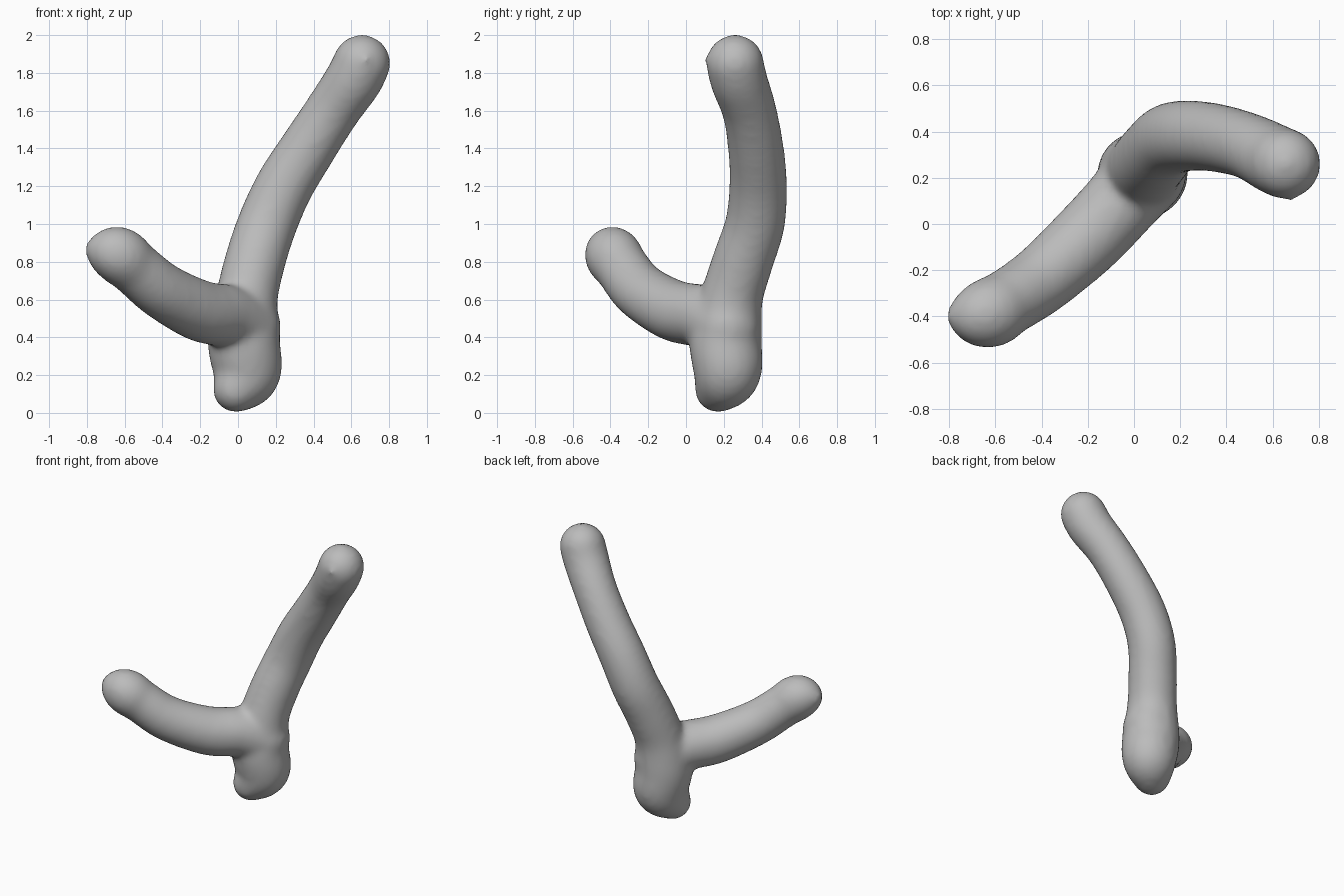
import bpy
import bmesh
from mathutils import Vector, Matrix

cube = bpy.data.objects.get("Cube")
if cube:
    bpy.data.objects.remove(cube, do_unlink=True)

# One flat grey for the whole model
grey = bpy.data.materials.new("plain_grey")
grey.use_nodes = True
colour = (0.5, 0.5, 0.5, 1)
grey.diffuse_color = colour
grey.node_tree.nodes["Principled BSDF"].inputs["Base Color"].default_value = colour

# Limb paths: x, y, z, radius
stem = [(-0.01, 0.17, 0.125, 0.125), (0.05, 0.22, 0.22, 0.18),
        (0.03, 0.21, 0.38, 0.193), (0.045, 0.24, 0.6, 0.168),
        (0.09, 0.3, 0.8, 0.163), (0.155, 0.365, 1.0, 0.16),
        (0.245, 0.382, 1.2, 0.156), (0.37, 0.37, 1.4, 0.15),
        (0.5, 0.335, 1.6, 0.146), (0.61, 0.28, 1.76, 0.153),
        (0.655, 0.26, 1.85, 0.154)]
arm = [(0.05, 0.22, 0.45, 0.18), (-0.05, 0.1, 0.51, 0.168),
       (-0.2, -0.06, 0.54, 0.165), (-0.4, -0.24, 0.645, 0.152),
       (-0.55, -0.34, 0.77, 0.146), (-0.64, -0.39, 0.84, 0.149),
       (-0.755, -0.4, 0.865, 0.06)]
snag = [(0.65, 0.15, 1.83, 0.04), (0.675, 0.128, 1.87, 0.03)]


def smooth_path(points, steps):
    """Catmull-Rom interpolation of positions and radii."""
    p = [Vector(q) for q in points]
    p = [2 * p[0] - p[1]] + p + [2 * p[-1] - p[-2]]
    for a, b, c, d in zip(p, p[1:], p[2:], p[3:]):
        for i in range(steps):
            t = i / steps
            yield 0.5 * (2 * b + (c - a) * t + (2 * a - 5 * b + 4 * c - d) * t**2
                         + (3 * b - a - 3 * c + d) * t**3)
    yield p[-2]


# Rounded limbs as chains of overlapping balls
bm = bmesh.new()
for limb in (stem, arm, snag):
    for x, y, z, r in smooth_path(limb, 6):
        bmesh.ops.create_icosphere(bm, subdivisions=3, radius=r,
                                   matrix=Matrix.Translation((x, y, z)))
mesh = bpy.data.meshes.new("forked_branch")
bm.to_mesh(mesh)
bm.free()
mesh.materials.append(grey)
branch = bpy.data.objects.new("forked_branch", mesh)
bpy.context.collection.objects.link(branch)

# Fuse the limbs into one skin and soften the fork
remesh = branch.modifiers.new("fuse", "REMESH")
remesh.mode = "VOXEL"
remesh.voxel_size = 0.02
remesh.use_smooth_shade = True
soften = branch.modifiers.new("soften", "SMOOTH")
soften.factor = 0.5
soften.iterations = 14
